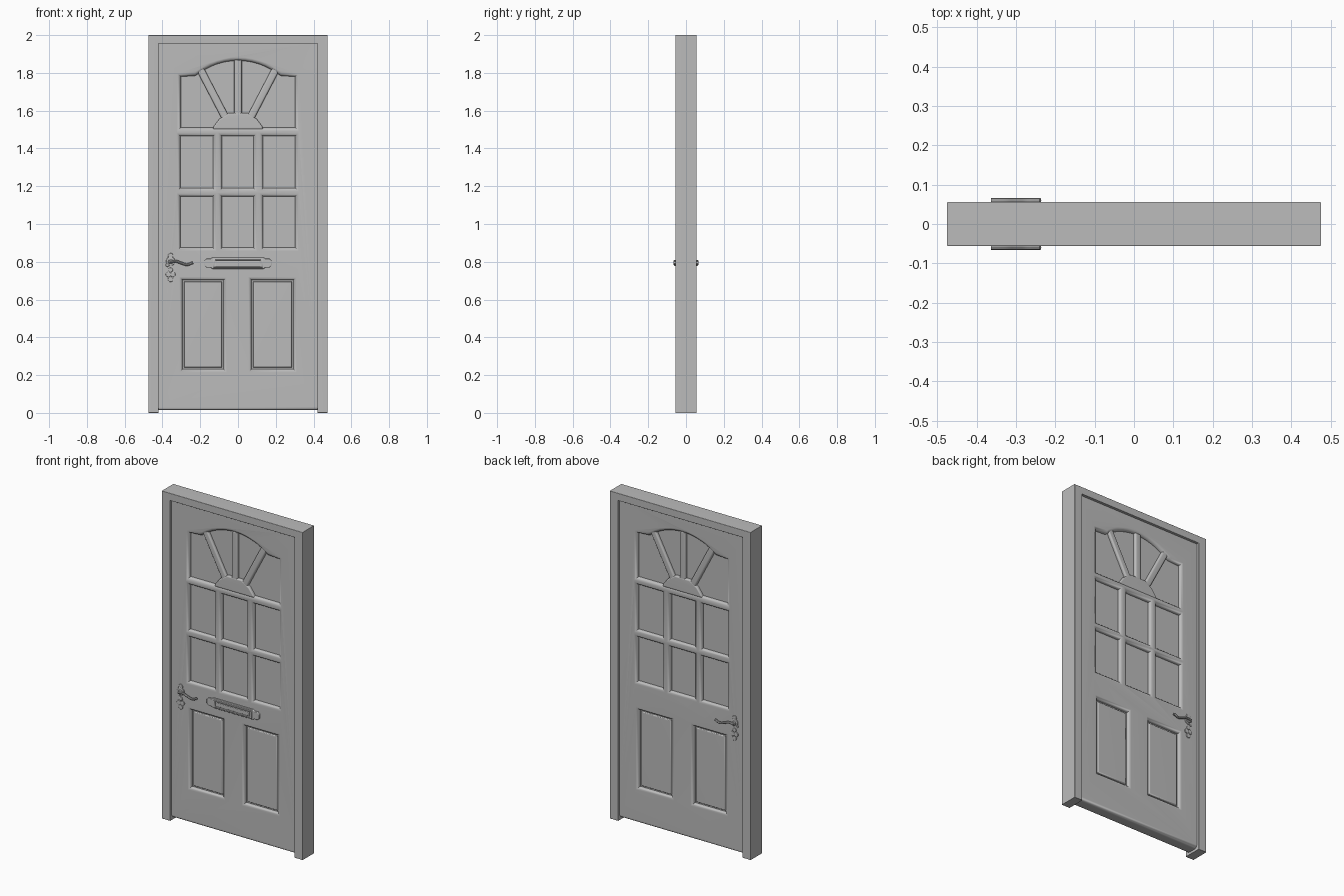
import bpy, bmesh
from math import sin, cos, pi, radians

if "Cube" in bpy.data.objects:
    bpy.data.objects.remove(bpy.data.objects["Cube"])

GREY = (0.5, 0.5, 0.5, 1)
paint = bpy.data.materials.new("plain_grey")
paint.use_nodes = True
paint.diffuse_color = GREY
paint.node_tree.nodes["Principled BSDF"].inputs["Base Color"].default_value = GREY


def finish(curve_object):
    """Turn a curve into a clean, smooth-shaded mesh."""
    bpy.ops.object.select_all(action='DESELECT')
    curve_object.select_set(True)
    bpy.context.view_layer.objects.active = curve_object
    bpy.ops.object.convert(target='MESH')
    ob = bpy.context.object
    bm = bmesh.new()
    bm.from_mesh(ob.data)
    bmesh.ops.remove_doubles(bm, verts=bm.verts, dist=0.00005)
    bmesh.ops.recalc_face_normals(bm, faces=bm.faces)
    bm.to_mesh(ob.data)
    bm.free()
    ob.data.materials.clear()
    ob.data.materials.append(paint)
    bpy.ops.object.shade_smooth_by_angle(angle=radians(35))
    ob.modifiers.new("even_shading", 'WEIGHTED_NORMAL').keep_sharp = True
    return ob


def plate(name, outlines, depth, bevel=0.0, y=0.0):
    """Slab in the xz plane; the first outline is solid, inner ones are holes."""
    cu = bpy.data.curves.new(name, 'CURVE')
    cu.dimensions = '2D'
    cu.fill_mode = 'BOTH'
    cu.extrude = depth - bevel
    cu.bevel_depth = bevel
    cu.bevel_resolution = 2
    cu.offset = -bevel
    for outline in outlines:
        spline = cu.splines.new('POLY')
        spline.points.add(len(outline) - 1)
        for point, (x, z) in zip(spline.points, outline):
            point.co = (x, z, 0, 1)
        spline.use_cyclic_u = True
    ob = bpy.data.objects.new(name, cu)
    bpy.context.collection.objects.link(ob)
    ob.rotation_euler.x = pi / 2
    ob.location.y = y
    return finish(ob)


def rect(x0, x1, z0, z1):
    return [(x0, z0), (x1, z0), (x1, z1), (x0, z1)]


def disc(x, z, r, n=16):
    return [(x + r * cos(2 * pi * i / n), z + r * sin(2 * pi * i / n)) for i in range(n)]


def grow(x0, x1, z0, z1, d):
    return rect(x0 - d, x1 + d, z0 - d, z1 + d)


# Outer frame: two jambs and a head
plate("door_frame", [[(-0.475, 0), (-0.42, 0), (-0.42, 1.955), (0.42, 1.955),
                      (0.42, 0), (0.475, 0), (0.475, 2), (-0.475, 2)]], 0.0565, 0.003)

# Arched opening above six panes, and two lower panels
arc = [(0.35 * sin(a), 1.515 + 0.35 * cos(a))
       for a in (radians(36 - 6 * i) for i in range(13))]
arch = ([(-0.303, 1.51), (0.303, 1.51), (0.303, 1.78), (0.225, 1.785)]
        + arc + [(-0.225, 1.785), (-0.303, 1.78)])
panes = [rect(x0, x1, z0, z1)
         for x0, x1 in ((-0.305, -0.133), (-0.085, 0.082), (0.133, 0.303))
         for z0, z1 in ((0.875, 1.145), (1.19, 1.465))]
panels = {"right": (-0.285, -0.085, 0.24, 0.695), "left": (0.08, 0.285, 0.24, 0.695)}
openings = [arch] + panes + [grow(*p, 0.008) for p in panels.values()]
plate("door_leaf", [rect(-0.445, 0.445, 0.015, 1.98)] + openings, 0.04, 0.018)

# Glazing and backing inside the openings
plate("glazing", [rect(-0.35, 0.35, 0.84, 1.9)], 0.02)
plate("panel_backing", [rect(-0.35, 0.35, 0.2, 0.74)], 0.02)
for side, size in panels.items():
    plate(side + "_raised_panel", [rect(*size)], 0.03, 0.008)

# Sunburst: half-round hub with three spokes
plate("sunburst_hub", [[(-0.133, 1.5), (-0.13, 1.515), (-0.1, 1.555), (-0.05, 1.588),
                        (0.05, 1.588), (0.1, 1.555), (0.13, 1.515), (0.133, 1.5)]],
      0.038, 0.008)
for name, tilt, start, end in (("right", -27.5, 0.13, 0.435), ("middle", 0, 0.13, 0.435),
                               ("left", 27.5, 0.13, 0.435)):
    s, c = sin(radians(tilt)), cos(radians(tilt))
    plate(name + "_spoke", [[(u * c + v * s, 1.435 - u * s + v * c)
                             for u, v in rect(-0.02, 0.02, start, end)]], 0.037, 0.01)

# Letter plate on the front only
LZ = 0.793
lobes = [(0.135, -0.03), (0.145, -0.024), (0.165, -0.024), (0.178, -0.012)]
quarter = lobes + [(x, -z) for x, z in reversed(lobes)]
outline = quarter + [(-x, -z) for x, z in quarter]
plate("letter_plate", [[(x, LZ + z) for x, z in outline]], 0.008, 0.004, -0.042)
plate("letter_plate_rim", [rect(-0.13, 0.13, LZ - 0.022, LZ + 0.022),
                           rect(-0.118, 0.118, LZ - 0.015, LZ + 0.015)], 0.007, 0.003, -0.047)
plate("letter_flap", [rect(-0.112, 0.112, LZ - 0.011, LZ + 0.011)], 0.006, 0.002, -0.047)

# Handle roses and keyhole lobes, running through the door to both faces
HX = -0.357
for name, x, z, r, depth in (("handle_rose", 0, 0.803, 0.024, 0.046),
                             ("rose_tip", 0, 0.832, 0.014, 0.045),
                             ("handle_boss", 0, 0.8, 0.013, 0.055),
                             ("rose_scroll", -0.016, 0.783, 0.01, 0.045),
                             ("keyhole_neck", 0, 0.757, 0.012, 0.045),
                             ("keyhole_right_lobe", -0.012, 0.733, 0.014, 0.046),
                             ("keyhole_left_lobe", 0.012, 0.733, 0.014, 0.046),
                             ("keyhole_foot", 0, 0.707, 0.014, 0.045)):
    plate(name, [disc(HX + x, z, r)], depth, 0.003)

# Wavy levers on both faces
for name, s in (("front_lever", -1), ("back_lever", 1)):
    cu = bpy.data.curves.new(name, 'CURVE')
    cu.dimensions = '3D'
    cu.bevel_depth = 0.007
    cu.bevel_resolution = 2
    cu.use_fill_caps = True
    cu.resolution_u = 6
    path = [(HX - 0.006, 0.8), (-0.33, 0.803), (-0.3, 0.793), (-0.27, 0.785), (-0.238, 0.796)]
    spline = cu.splines.new('BEZIER')
    spline.bezier_points.add(len(path) - 1)
    for point, (x, z) in zip(spline.bezier_points, path):
        point.co = (x, s * 0.059, z)
        point.handle_left_type = point.handle_right_type = 'AUTO'
    lever = bpy.data.objects.new(name, cu)
    bpy.context.collection.objects.link(lever)
    finish(lever)
